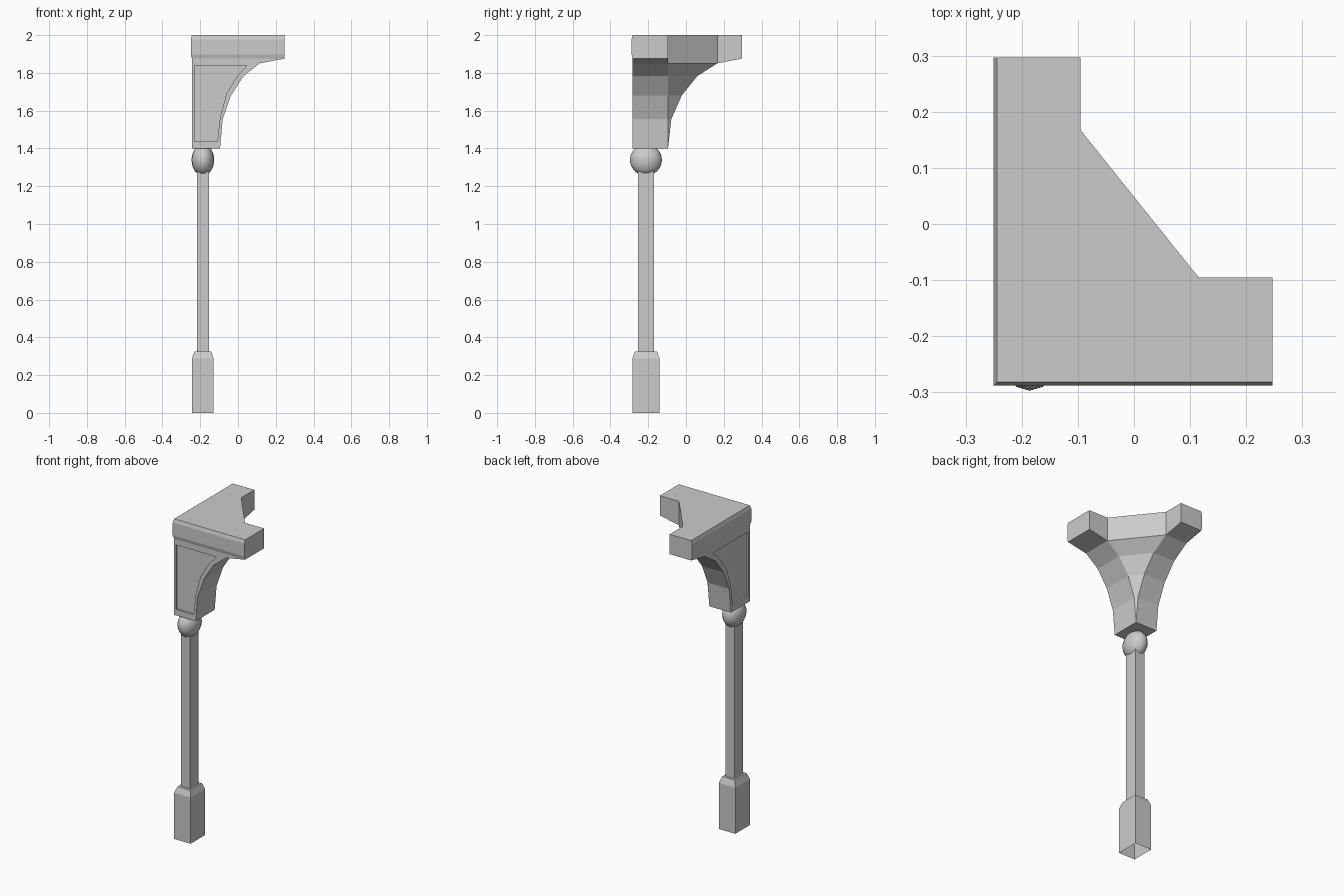
import bpy, bmesh
from mathutils import Matrix, Vector

if "Cube" in bpy.data.objects:
    bpy.data.objects.remove(bpy.data.objects["Cube"], do_unlink=True)

stone = bpy.data.materials.new("grey stone")
stone.use_nodes = True
stone.diffuse_color = (0.6, 0.6, 0.6, 1)
stone.node_tree.nodes["Principled BSDF"].inputs["Base Color"].default_value = (0.6, 0.6, 0.6, 1)


def make_object(name, bm):
    bmesh.ops.remove_doubles(bm, verts=bm.verts, dist=0.0005)
    bmesh.ops.recalc_face_normals(bm, faces=bm.faces)
    mesh = bpy.data.meshes.new(name)
    bm.to_mesh(mesh)
    bm.free()
    mesh.materials.append(stone)
    obj = bpy.data.objects.new(name, mesh)
    bpy.context.collection.objects.link(obj)
    return obj


def loft(name, rings, cap_bottom=True):
    """Join matching rings of points with quads and cap the ends."""
    bm = bmesh.new()
    loops = [[bm.verts.new(p) for p in ring] for ring in rings]
    count = len(loops[0])
    for low, high in zip(loops, loops[1:]):
        for i in range(count):
            j = (i + 1) % count
            bm.faces.new((low[i], low[j], high[j], high[i]))
    bm.faces.new(loops[-1])
    if cap_bottom:
        bm.faces.new(loops[0])
    return make_object(name, bm)


# Shared measurements: post axis, inner corner, outer corner, arm ends
CX, CY = -0.186, -0.212
INNER = -0.095
LEFT, FRONT = -0.25, -0.288
SPAN_X, SPAN_Y = 0.21, 0.262
END_X, END_Y = 0.247, 0.297


def bracket_ring(z, s, inset):
    """Corner-shaped section; s runs along the arch, above 1 on the arms."""
    kx, ky = INNER + SPAN_X * min(s, 1), INNER + SPAN_Y * min(s, 1)
    x, y = (END_X, END_Y) if s > 1 else (kx, ky)
    left, front = LEFT + inset, FRONT + inset
    return [(left, front, z), (x, front, z), (x, INNER, z), (kx, INNER, z),
            (INNER, ky, z), (INNER, y, z), (left, y, z)]


# Bracket: arched underside, then the bevelled slab
levels = [(1.4, 0, 0.006), (1.555, 0.065, 0.006), (1.68, 0.275, 0.006),
          (1.783, 0.59, 0.006), (1.851, 1, 0.006), (1.876, 2, 0.006),
          (1.898, 2, 0), (1.978, 2, 0), (2.0, 2, 0.006)]
bracket = loft("corner_bracket", [bracket_ring(*level) for level in levels])

# Recessed panels on the two outer faces
panel_curve = [(-0.07, 1.437), (0, 1.565), (0.16, 1.69), (0.43, 1.782), (0.68, 1.84)]
DEPTH = 0.01


def panel_cutter(name, edge, span, place):
    outline = [(edge, 1.437)] + [(INNER + span * s, z) for s, z in panel_curve] + [(edge, 1.84)]
    return loft(name, [[place(a, z, d) for a, z in outline] for d in (-0.05, 0.006 + DEPTH)])


cutters = [
    panel_cutter("front_panel_cutter", -0.231, SPAN_X, lambda a, z, d: (a, FRONT + d, z)),
    panel_cutter("side_panel_cutter", -0.268, SPAN_Y, lambda a, z, d: (LEFT + d, a, z)),
]
bpy.context.view_layer.objects.active = bracket
for cutter in cutters:
    cutter.hide_render = True
    mod = bracket.modifiers.new("panel", "BOOLEAN")
    mod.operation = "DIFFERENCE"
    mod.solver = "EXACT"
    mod.object = cutter
    bpy.ops.object.modifier_apply(modifier=mod.name)
    bpy.data.objects.remove(cutter, do_unlink=True)


# Post: square shaft and a hollow foot with a sloped shoulder
def rect(hx, hy, z):
    return [(CX + a * hx, CY + b * hy, z) for a, b in ((-1, -1), (1, -1), (1, 1), (-1, 1))]


loft("shaft", [rect(0.032, 0.042, 0.3), rect(0.032, 0.042, 1.3)])
loft("foot", [rect(0.057, 0.072, 0), rect(0.057, 0.072, 0.288),
              rect(0.044, 0.058, 0.326)], cap_bottom=False)

# Ball between shaft and bracket
bm = bmesh.new()
bmesh.ops.create_uvsphere(bm, u_segments=16, v_segments=12, radius=1)
bmesh.ops.transform(bm, verts=bm.verts,
                    matrix=Matrix.Translation(Vector((CX, CY, 1.339))) @ Matrix.Diagonal((0.06, 0.085, 0.083, 1)))
ball = make_object("ball", bm)
for face in ball.data.polygons:
    face.use_smooth = True
